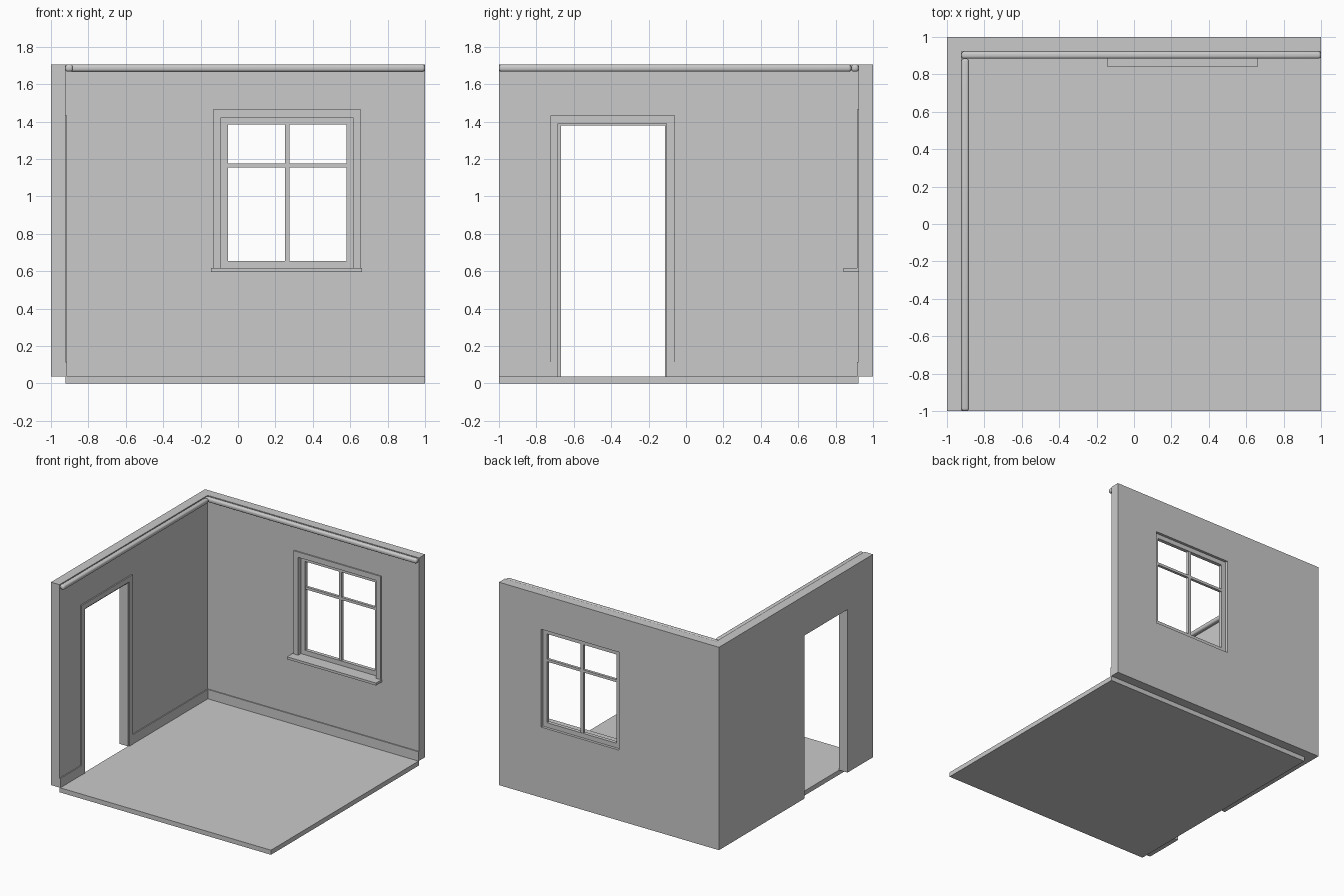
import bpy, bmesh, math
from mathutils import Vector

if "Cube" in bpy.data.objects:
    bpy.data.objects.remove(bpy.data.objects["Cube"])

grey = bpy.data.materials.new("plaster_grey")
grey.diffuse_color = (0.59, 0.59, 0.59, 1)
grey.use_nodes = True
grey.node_tree.nodes["Principled BSDF"].inputs["Base Color"].default_value = grey.diffuse_color


def add_object(name, bm):
    bmesh.ops.recalc_face_normals(bm, faces=bm.faces)
    mesh = bpy.data.meshes.new(name)
    bm.to_mesh(mesh)
    bm.free()
    mesh.materials.append(grey)
    obj = bpy.data.objects.new(name, mesh)
    bpy.context.collection.objects.link(obj)
    return obj


def box(name, x, y, z, round_edges=0):
    """Box from three (min, max) ranges, with optional rounded edges."""
    bm = bmesh.new()
    bmesh.ops.create_cube(bm, size=1)
    for v in bm.verts:
        v.co = Vector([(a + b) / 2 + c * (b - a) for c, (a, b) in zip(v.co, (x, y, z))])
    if round_edges:
        bmesh.ops.bevel(bm, geom=bm.edges[:], offset=round_edges, segments=4,
                        profile=0.5, affect='EDGES')
    obj = add_object(name, bm)
    if round_edges:
        bpy.context.view_layer.objects.active = obj
        obj.select_set(True)
        bpy.ops.object.shade_smooth_by_angle(angle=math.radians(40))
        obj.select_set(False)
    return obj


def plate(name, axis, outer, inner, depth, closed=True):
    """Plate facing an axis with an opening; outer and inner are (u0, u1, z0, z1).
    An open plate has no strip below its opening."""
    def corners(r):
        u0, u1, z0, z1 = r
        return [(u0, z0), (u0, z1), (u1, z1), (u1, z0)]

    def place(p):
        return (p[0], depth[0], p[1]) if axis == 'y' else (depth[0], p[0], p[1])

    bm = bmesh.new()
    a = [bm.verts.new(place(p)) for p in corners(outer)]
    b = [bm.verts.new(place(p)) for p in corners(inner)]
    for i in range(4 if closed else 3):
        j = (i + 1) % 4
        bm.faces.new((a[i], a[j], b[j], b[i]))
    ext = bmesh.ops.extrude_face_region(bm, geom=bm.faces[:], use_keep_orig=True)
    d = depth[1] - depth[0]
    move = (0, d, 0) if axis == 'y' else (d, 0, 0)
    bmesh.ops.translate(bm, vec=move,
                        verts=[g for g in ext['geom'] if isinstance(g, bmesh.types.BMVert)])
    return add_object(name, bm)


W = 0.923       # inner face of both walls
FLOOR = 0.038   # floor top
TOP = 1.705

# Floor and walls
box("floor", (-W, 1), (-1, W), (0, FLOOR))
window_hole = (-0.092, 0.616, 0.617, 1.421)
plate("back_wall", 'y', (-1, 1, FLOOR, TOP), window_hole, (W, 1))
plate("left_wall", 'x', (-1, W, FLOOR, TOP), (-0.669, -0.112, FLOOR, 1.378),
      (-1, -W), closed=False)

# Window casing, sill, sash and glazing bars
plate("window_casing", 'y', (-0.134, 0.658, 0.6, 1.465), window_hole, (W - 0.01, W))
box("window_sill", (-0.145, 0.664), (0.843, W), (0.597, 0.617))
plate("window_sash", 'y', window_hole, (-0.054, 0.58, 0.655, 1.384), (0.948, 0.978))
box("window_upright_bar", (0.251, 0.276), (0.952, 0.974), (0.655, 1.384))
box("window_cross_bar", (-0.054, 0.58), (0.952, 0.974), (1.154, 1.175))

# Door casing
plate("door_casing", 'x', (-0.725, -0.06, FLOOR, 1.432), (-0.684, -0.104, FLOOR, 1.389),
      (-W, -W + 0.01), closed=False)

# Skirting boards
SK = (FLOOR, 0.115)
box("back_skirting", (-W, 1), (W - 0.008, W), SK)
for name, span in (("front", (-1, -0.725)), ("rear", (-0.06, W - 0.008))):
    box("left_skirting_" + name, (-W, -W + 0.008), span, SK)

# Rounded ceiling mouldings
box("back_moulding", (-W, 1), (0.884, W), (1.667, TOP), 0.0145)
box("left_moulding", (-W, -0.882), (-1, 0.884), (1.667, TOP), 0.0145)
